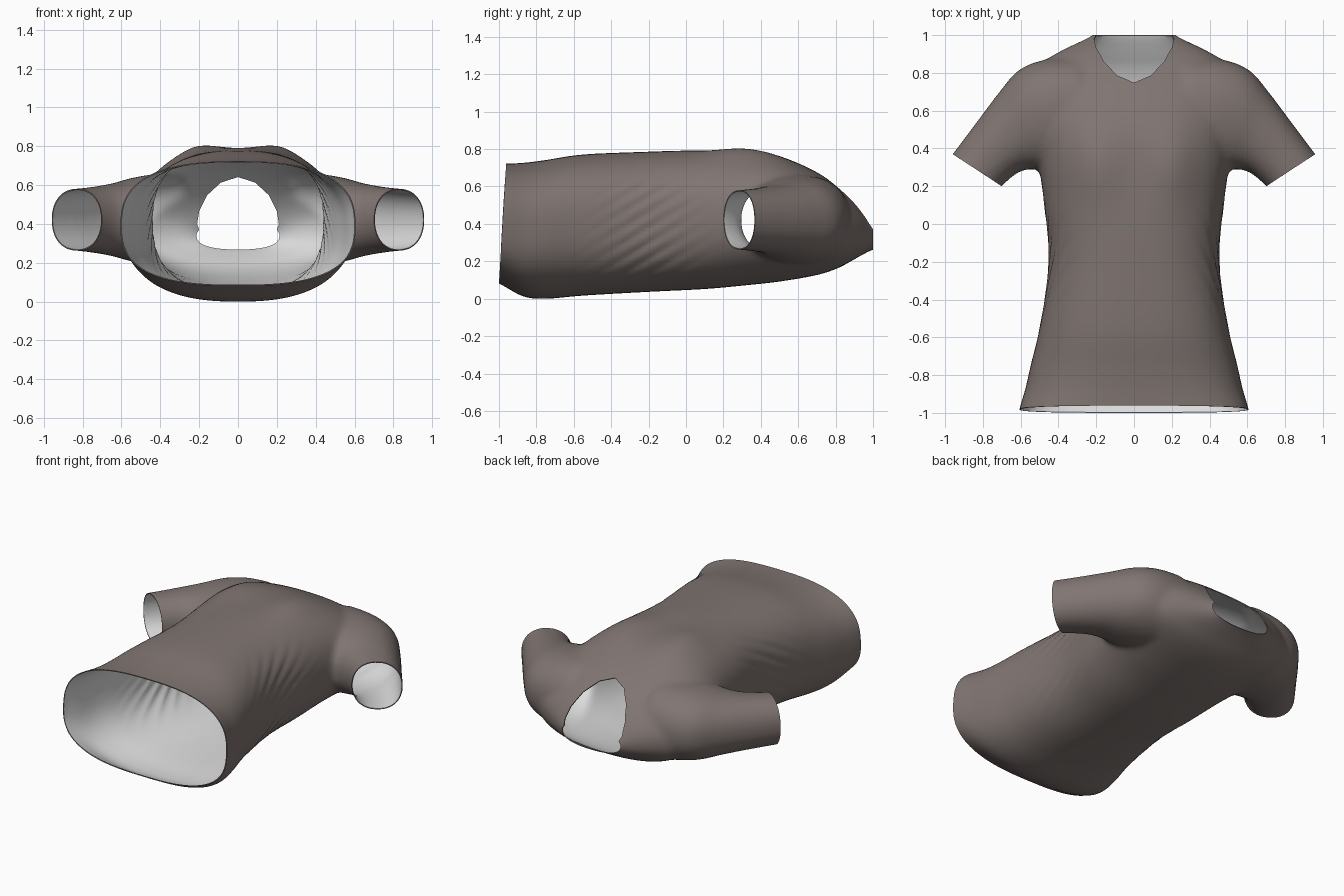
import bpy, bmesh, math
from mathutils import Vector, Matrix

if "Cube" in bpy.data.objects:
    bpy.data.objects.remove(bpy.data.objects["Cube"])


def material(name, rgb):
    m = bpy.data.materials.new(name)
    m.diffuse_color = (*rgb, 1)
    m.use_nodes = True
    m.node_tree.nodes["Principled BSDF"].inputs["Base Color"].default_value = m.diffuse_color
    return m


def spline(rows, steps=5):
    """Catmull-Rom interpolation of table rows."""
    out = []
    for i in range(len(rows) - 1):
        a, b, c, d = (rows[min(max(j, 0), len(rows) - 1)] for j in (i - 1, i, i + 1, i + 2))
        for s in range(steps):
            t = s / steps
            out.append([0.5 * (2 * q + (r - p) * t + (2 * p - 5 * q + 4 * r - u) * t * t
                               + (3 * q - p - 3 * r + u) * t ** 3)
                        for p, q, r, u in zip(a, b, c, d)])
    return out + [list(rows[-1])]


def ring(center, u, w, power, n=48):
    pts = []
    for i in range(n):
        a = 2 * math.pi * i / n
        c, s = math.cos(a), math.sin(a)
        pts.append(center + u * math.copysign(abs(c) ** (2 / power), c)
                   + w * math.copysign(abs(s) ** (2 / power), s))
    return pts


def loft(bm, rings):
    loops = [[bm.verts.new(p) for p in r] for r in rings]
    for a, b in zip(loops, loops[1:]):
        for i in range(len(a)):
            j = (i + 1) % len(a)
            bm.faces.new((a[i], a[j], b[j], b[i]))
    bm.faces.new(loops[0])
    bm.faces.new(loops[-1])


# Torso sections: y, half width, back z, front z, squareness
TORSO = [(-1.10, .63, .13, .715, 2.7), (-.98, .607, .07, .72, 2.7), (-.87, .575, .01, .725, 2.6),
         (-.75, .548, -.002, .74, 2.5), (-.55, .50, .015, .77, 2.5), (-.2, .443, .035, .785, 2.5),
         (.1, .475, .05, .795, 2.4), (.32, .505, .07, .80, 2.3), (.5, .53, .09, .765, 2.3),
         (.7, .55, .125, .675, 2.3), (.82, .53, .165, .59, 2.3), (.91, .40, .215, .51, 2.3),
         (1.0, .22, .262, .41, 2.4), (1.06, .17, .275, .37, 2.4)]
# Sleeve sections: outer x,y  inner x,y  half height
SLEEVE = [(.30, .88, .25, .36, .24), (.47, .87, .38, .32, .235), (.61, .815, .48, .29, .215),
          (.72, .69, .54, .29, .19), (.84, .53, .61, .275, .172), (.96, .37, .70, .20, .16),
          (1.01, .30, .75, .13, .16)]

bm = bmesh.new()
loft(bm, [ring(Vector((0, y, (a + b) / 2)), Vector((w, 0, 0)), Vector((0, 0, (b - a) / 2)), p)
          for y, w, a, b, p in spline(TORSO)])
for side in (1, -1):
    rings = []
    for ox, oy, ix, iy, h in spline(SLEEVE):
        o, i = Vector((ox * side, oy, .42)), Vector((ix * side, iy, .42))
        rings.append(ring((o + i) / 2, (o - i) / 2, Vector((0, 0, h)), 2.2))
    loft(bm, rings)
# make every shell face outward
bmesh.ops.recalc_face_normals(bm, faces=bm.faces)
mesh = bpy.data.meshes.new("shirt")
bm.to_mesh(mesh)
bm.free()
shirt = bpy.data.objects.new("shirt", mesh)
bpy.context.collection.objects.link(shirt)
bpy.context.view_layer.objects.active = shirt
shirt.select_set(True)

# Fuse torso and sleeves into one cloth surface
rm = shirt.modifiers.new("fuse", 'REMESH')
rm.mode = 'VOXEL'
rm.voxel_size = .018
sm = shirt.modifiers.new("soften", 'SMOOTH')
sm.factor, sm.iterations = .5, 10
for name in ("fuse", "soften"):
    bpy.ops.object.modifier_apply(modifier=name)

bm = bmesh.new()
bm.from_mesh(shirt.data)


def cut(co, no, test=lambda c: True, clear=True):
    faces = [f for f in bm.faces if test(f.calc_center_median())]
    geom = faces + list({e for f in faces for e in f.edges}) + list({v for f in faces for v in f.verts})
    bmesh.ops.bisect_plane(bm, geom=geom, plane_co=co, plane_no=no, clear_outer=clear)


# Hem, back collar and cuff openings
cut((0, -1, .08), (0, -1, .06))
cut((0, 1, 0), (0, 1, 0))
for side in (1, -1):
    cut((.83 * side, .285, .42), (.17 * side, -.26, 0), lambda c: c.x * side > .63 and c.y > -.1)

# V-neck opening: convex outline seen along y
half = [(0, .268), (.07, .27), (.14, .288), (.19, .335), (.212, .40), (.2, .47), (.16, .55), (.09, .615), (0, .645)]
outline = half + [(-x, z) for x, z in half[-2:0:-1]]
planes = []
for (x0, z0), (x1, z1) in zip(outline, outline[1:] + outline[:1]):
    planes.append((Vector((x0, 0, z0)), Vector((z1 - z0, 0, x0 - x1)).normalized()))


def in_neck(c, margin=0.0):
    return c.y > .6 and all((c - p).dot(n) < margin for p, n in planes)


for p, n in planes:
    cut(p, n, lambda c: in_neck(c, .03), clear=False)
bmesh.ops.delete(bm, geom=[f for f in bm.faces if in_neck(f.calc_center_median())], context='FACES')

# Chest fullness and soft drag folds at the sides
for v in bm.verts:
    x, y, z = v.co
    if z > .5:
        v.co.z += (.02 * math.exp(-((abs(x) - .22) / .1) ** 2) - .012 * math.exp(-(x / .1) ** 2)) \
            * math.exp(-((y - .3) / .2) ** 2)
    if abs(x) > .3 and y < .3:
        fade = math.exp(-((y + .2) / .22) ** 2) * min(1, (abs(x) - .3) / .1)
        v.co.x += math.copysign(.010 * fade * math.sin(38 * (z - .6 * y)), x)
bm.to_mesh(shirt.data)
bm.free()

# Brown cloth outside, pale lining inside
shirt.data.materials.append(material("brown_cloth", (.215, .178, .166)))
shirt.data.materials.append(material("pale_lining", (.72, .72, .72)))
so = shirt.modifiers.new("cloth", 'SOLIDIFY')
so.thickness, so.offset, so.material_offset = .006, -1, 1
bpy.ops.object.modifier_apply(modifier="cloth")
bpy.ops.object.shade_smooth_by_angle(angle=math.radians(50))

# Rest on the ground
low = min(v.co.z for v in shirt.data.vertices)
shirt.data.transform(Matrix.Translation((0, 0, -low)))
